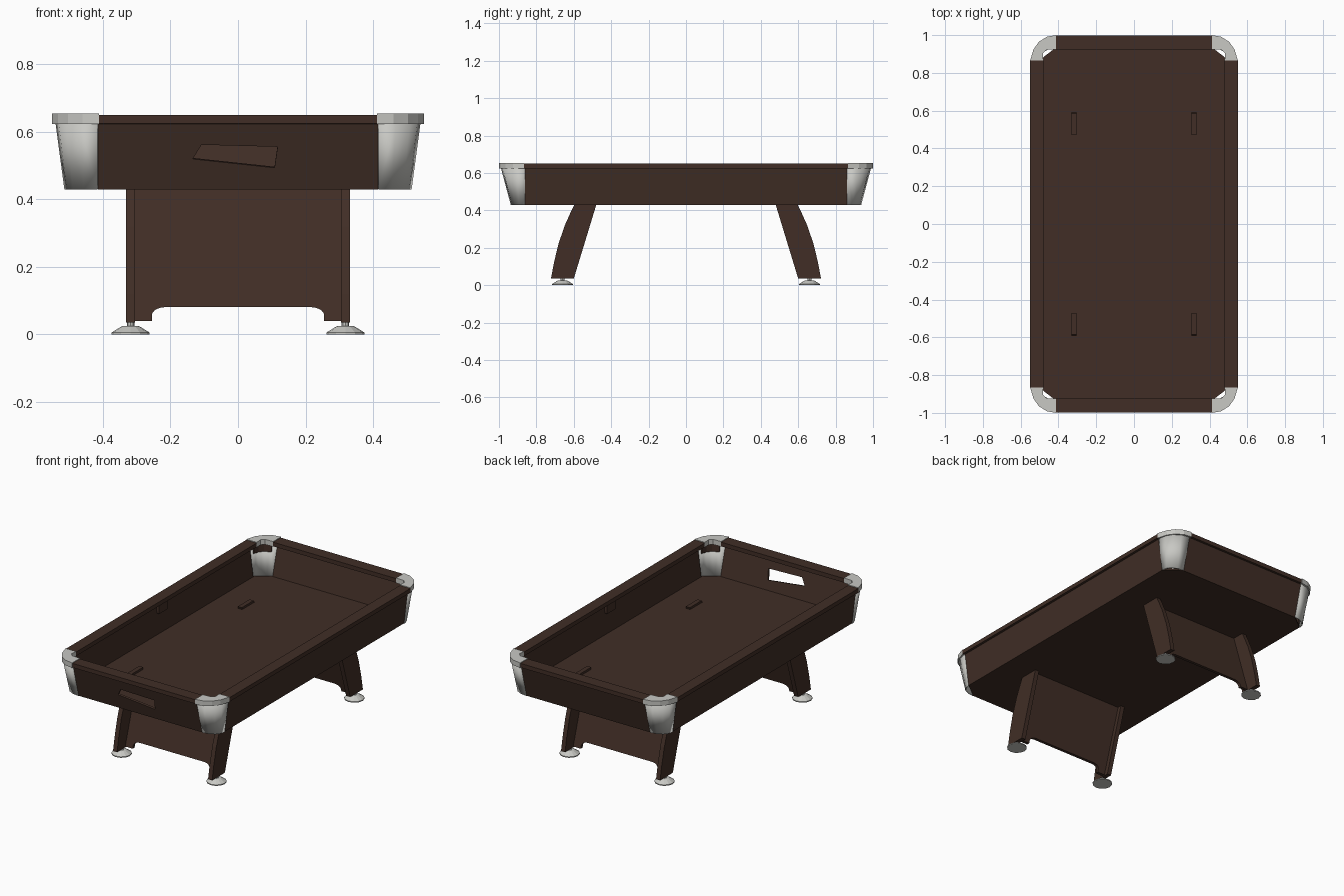
import bpy, bmesh, math
from mathutils import Vector

cube = bpy.data.objects.get("Cube")
if cube:
    bpy.data.objects.remove(cube, do_unlink=True)


def material(name, color, rough):
    m = bpy.data.materials.new(name)
    m.use_nodes = True
    m.diffuse_color = (*color, 1)
    node = m.node_tree.nodes["Principled BSDF"]
    node.inputs["Base Color"].default_value = (*color, 1)
    node.inputs["Roughness"].default_value = rough
    return m


WOOD = material("dark brown wood", (0.052, 0.027, 0.019), 0.6)
SILVER = material("silver grey", (0.58, 0.58, 0.55), 0.5)

BASE, RIM, TOP = 0.43, 0.625, 0.65


def finish(name, bm, mat, mirror="", thick=0):
    """Turn a bmesh into an object, with optional shell thickness and mirroring."""
    bmesh.ops.recalc_face_normals(bm, faces=bm.faces)
    me = bpy.data.meshes.new(name)
    bm.to_mesh(me)
    bm.free()
    me.materials.append(mat)
    ob = bpy.data.objects.new(name, me)
    bpy.context.collection.objects.link(ob)
    if thick:
        shell = ob.modifiers.new("shell", "SOLIDIFY")
        shell.thickness = thick
        shell.offset = 0
    if mirror:
        mod = ob.modifiers.new("mirror", "MIRROR")
        mod.use_axis = [a in mirror for a in "xyz"]
        mod.use_mirror_merge = False
    return ob


def prism(name, points, offset, mat, mirror=""):
    """Extrude a flat outline of 3D points along an offset."""
    bm = bmesh.new()
    face = bm.faces.new([bm.verts.new(p) for p in points])
    new = bmesh.ops.extrude_face_region(bm, geom=[face])["geom"]
    bmesh.ops.translate(bm, vec=Vector(offset),
                        verts=[v for v in new if isinstance(v, bmesh.types.BMVert)])
    return finish(name, bm, mat, mirror)


def strip(name, low, high, mat, mirror="", thick=0.012, closed=False):
    """Join two matching point rows with quads."""
    bm = bmesh.new()
    a = [bm.verts.new(p) for p in low]
    b = [bm.verts.new(p) for p in high]
    n = len(a)
    for i in range(n if closed else n - 1):
        j = (i + 1) % n
        bm.faces.new((a[i], a[j], b[j], b[i]))
    return finish(name, bm, mat, mirror, thick)


def box(name, x0, x1, y0, y1, z0, z1, mat, mirror=""):
    pts = [(x0, y0, z0), (x1, y0, z0), (x1, y1, z0), (x0, y1, z0)]
    return prism(name, pts, (0, 0, z1 - z0), mat, mirror)


def at_z(points, z):
    return [(x, y, z) for x, y in points]


# Corner cup outlines; the aprons share the same slope
CUP_TOP = [(0.415, 0.985), (0.465, 0.975), (0.505, 0.948), (0.527, 0.91), (0.536, 0.86)]
CUP_LOW = [(0.415, 0.933), (0.455, 0.927), (0.486, 0.911), (0.503, 0.89), (0.51, 0.86)]

# Table bed, with cut corners
quarter = [(0.51, 0.86), (0.415, 0.933)]
bed = (quarter + [(-x, y) for x, y in reversed(quarter)]
       + [(-x, -y) for x, y in quarter] + [(x, -y) for x, y in reversed(quarter)])
prism("table_bed", at_z(bed, BASE), (0, 0, 0.012), WOOD)

# Sloping aprons
strip("side_apron", [(0.504, -0.86, BASE), (0.504, 0.86, BASE)],
      [(0.53, -0.86, RIM), (0.53, 0.86, RIM)], WOOD, "x")
strip("back_apron", [(-0.415, 0.927, BASE), (0.415, 0.927, BASE)],
      [(-0.415, 0.979, RIM), (0.415, 0.979, RIM)], WOOD)


def on_front(x, z):
    return (x, -0.927 - 0.052 * (z - BASE) / (RIM - BASE), z)


# Front apron with a ball return opening
frame = [(-0.415, BASE), (-0.415, RIM), (0.415, RIM), (0.415, BASE)]
opening = [(-0.134, 0.521), (-0.108, 0.563), (0.117, 0.557), (0.108, 0.495)]
strip("front_apron", [on_front(*p) for p in frame],
      [on_front(*p) for p in opening], WOOD, closed=True)

# Top rails and the blocks under their middles
box("side_rail", 0.48, 0.55, -0.865, 0.865, RIM, TOP, WOOD, "x")
box("end_rail", -0.415, 0.415, 0.925, 0.997, RIM, TOP, WOOD, "y")
box("rail_block", 0.5, 0.525, -0.04, 0.04, 0.56, RIM, WOOD, "x")

# Metal corners: tapered cup, cap and inner liner
cup = strip("corner_cup", at_z(CUP_LOW, BASE), at_z(CUP_TOP, RIM), SILVER, "xy", 0.008)
for poly in cup.data.polygons:
    poly.use_smooth = True
cap = [(0.412, 1.0), (0.46, 0.992), (0.503, 0.965), (0.532, 0.925), (0.55, 0.865),
       (0.48, 0.865), (0.482, 0.905), (0.465, 0.922), (0.412, 0.925)]
prism("corner_cap", at_z(cap, 0.623), (0, 0, 0.031), SILVER, "xy")
liner = [(0.445, 0.958), (0.485, 0.94), (0.505, 0.915), (0.513, 0.88)]
strip("pocket_liner", at_z(liner, 0.57), at_z(liner, RIM), WOOD, "xy", 0.006)

# Curved legs, whose tops poke through the bed
leg = [(0.472, 0.455), (0.585, 0.455), (0.612, 0.4), (0.648, 0.32), (0.682, 0.22),
       (0.706, 0.12), (0.722, 0.035), (0.6, 0.035)]
prism("leg", [(0.305, y, z) for y, z in leg], (0.027, 0, 0), WOOD, "xy")

# Leaning panels between the legs, with a rounded cut-out below
half = [(0.305, BASE), (0.305, 0.04), (0.255, 0.04)]
for i in range(6):
    t = math.radians(90 * i / 5)
    half.append((0.215 + 0.04 * math.cos(t), 0.057 + 0.024 * math.sin(t)))
outline = half + [(-x, z) for x, z in reversed(half)]
prism("leg_panel", [(x, 0.505 + 0.31 * (BASE - z), z) for x, z in outline],
      (0, 0.018, 0), WOOD, "y")


def turned(name, rings, mat, sides=12):
    """Stack of circles around a foot centre, mirrored to all four legs."""
    bm = bmesh.new()
    loops = []
    for r, z in rings:
        loops.append([bm.verts.new((0.318 + r * math.cos(math.tau * i / sides),
                                    0.66 + r * math.sin(math.tau * i / sides), z))
                      for i in range(sides)])
    for a, b in zip(loops, loops[1:]):
        for i in range(sides):
            j = (i + 1) % sides
            bm.faces.new((a[i], a[j], b[j], b[i]))
    bm.faces.new(loops[0])
    bm.faces.new(loops[-1])
    return finish(name, bm, mat, "xy")


# Levelling feet
turned("foot_pad", [(0.056, 0), (0.056, 0.006), (0.03, 0.022), (0.024, 0.025)], SILVER)
turned("foot_stem", [(0.011, 0.02), (0.011, 0.04)], SILVER, 8)
